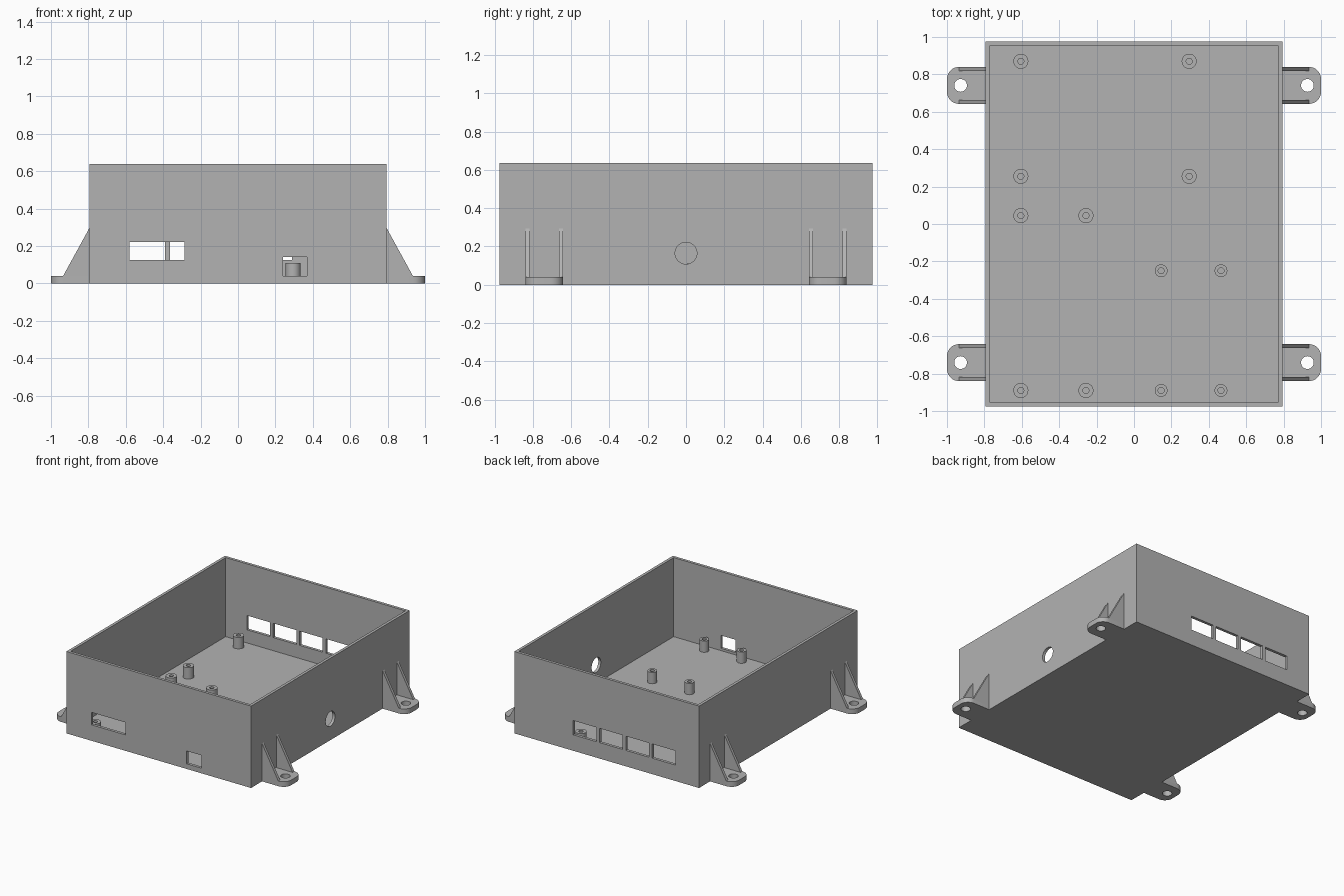
import bpy, bmesh, math
from mathutils import Vector, Matrix

if "Cube" in bpy.data.objects:
    bpy.data.objects.remove(bpy.data.objects["Cube"])

HX, HY, H = 0.795, 0.975, 0.637      # box half sizes and height
WALL = 0.022                         # wall and floor thickness
TAB_Y, TAB_HALF, TAB_T = 0.741, 0.099, 0.04

grey = bpy.data.materials.new("light grey")
grey.diffuse_color = (0.45, 0.45, 0.45, 1)
grey.use_nodes = True
grey.node_tree.nodes["Principled BSDF"].inputs["Base Color"].default_value = grey.diffuse_color


def finish(name, bm):
    bmesh.ops.recalc_face_normals(bm, faces=bm.faces)
    me = bpy.data.meshes.new(name)
    bm.to_mesh(me)
    bm.free()
    me.materials.append(grey)
    ob = bpy.data.objects.new(name, me)
    bpy.context.collection.objects.link(ob)
    return ob


def block(name, lo, hi):
    bm = bmesh.new()
    lo, hi = Vector(lo), Vector(hi)
    bmesh.ops.create_cube(bm, size=1, matrix=Matrix.Translation((lo + hi) / 2)
                          @ Matrix.Diagonal((*(hi - lo), 1)))
    return finish(name, bm)


def rod(name, centre, radius, depth, axis):
    bm = bmesh.new()
    turn = Matrix.Rotation(math.pi / 2, 4, 'Y') if axis == 'X' else Matrix()
    bmesh.ops.create_cone(bm, cap_ends=True, segments=40, radius1=radius, radius2=radius,
                          depth=depth, matrix=Matrix.Translation(centre) @ turn)
    return finish(name, bm)


def prism(name, points, push):
    bm = bmesh.new()
    face = bm.faces.new([bm.verts.new(p) for p in points])
    out = bmesh.ops.extrude_face_region(bm, geom=[face], use_keep_orig=True)
    bmesh.ops.translate(bm, vec=push,
                        verts=[v for v in out["geom"] if isinstance(v, bmesh.types.BMVert)])
    return finish(name, bm)


def cut(ob, cutters):
    for c in cutters:
        mod = ob.modifiers.new("cut", 'BOOLEAN')
        mod.operation, mod.solver, mod.object = 'DIFFERENCE', 'EXACT', c
    bpy.context.view_layer.update()
    me = bpy.data.meshes.new_from_object(ob.evaluated_get(bpy.context.evaluated_depsgraph_get()))
    ob.modifiers.clear()
    ob.data = me
    for c in cutters:
        bpy.data.objects.remove(c)


def smooth(ob):
    bpy.ops.object.select_all(action='DESELECT')
    ob.select_set(True)
    bpy.context.view_layer.objects.active = ob
    bpy.ops.object.shade_smooth_by_angle(angle=math.radians(30))


# Open box with connector openings
case = block("case", (-HX, -HY, 0), (HX, HY, H))
cutters = [
    block("cavity", (-HX + WALL, -HY + WALL, WALL), (HX - WALL, HY - WALL, H + 0.1)),
    block("front_slot", (-0.58, -HY - 0.1, 0.124), (-0.287, -HY + 0.1, 0.221)),
    block("front_port", (0.24, -HY - 0.1, 0.04), (0.368, -HY + 0.1, 0.14)),
    rod("side_hole", (HX, 0, 0.165), 0.057, 0.2, 'X'),
]
for i in range(4):
    right = 0.288 - i * 0.2265
    cutters.append(block("back_window", (right - 0.199, HY - 0.1, 0.124), (right, HY + 0.1, 0.235)))
cut(case, cutters)
smooth(case)

# Hollow standoff posts
posts = [(x, y, 0.04) for x in (-0.605, 0.295) for y in (0.255, 0.87)]
posts += [(x, y, 0.04) for x in (-0.605, -0.257) for y in (0.045, -0.89)]
posts += [(x, y, 0.034) for x in (0.145, 0.465) for y in (-0.25, -0.89)]
for x, y, r in posts:
    bm = bmesh.new()
    profile = [(r, WALL - 0.005), (r, 0.11), (0.016, 0.11), (0.016, WALL - 0.005)]
    vs = [bm.verts.new((x + px, y, z)) for px, z in profile]
    edges = [bm.edges.new(pair) for pair in zip(vs, vs[1:])]
    bmesh.ops.spin(bm, geom=vs + edges, cent=(x, y, 0), axis=(0, 0, 1),
                   angle=math.tau, steps=32, use_merge=True)
    bmesh.ops.remove_doubles(bm, verts=bm.verts, dist=1e-5)
    smooth(finish("standoff_post", bm))

# Mounting tabs: rounded plate with screw hole and two gusset ribs
R = 0.065
for sx in (-1, 1):
    for cy in (-TAB_Y, TAB_Y):
        outline = [(sx * (HX - 0.01), cy - TAB_HALF, 0)]
        for side, start in ((-1, -90), (1, 0)):
            for k in range(9):
                a = math.radians(start + k * 90 / 8)
                outline.append((sx * (1 - R + R * math.cos(a)),
                                cy + side * (TAB_HALF - R) + R * math.sin(a), 0))
        outline.append((sx * (HX - 0.01), cy + TAB_HALF, 0))
        tab = prism("mounting_tab", outline, (0, 0, TAB_T))
        cut(tab, [rod("screw_hole", (sx * 0.927, cy, 0.02), 0.034, 0.2, 'Z')])
        smooth(tab)
        for y in (cy - TAB_HALF, cy + TAB_HALF - 0.022):
            prism("gusset_rib", [(sx * (HX - 0.005), y, TAB_T - 0.01), (sx * 0.935, y, TAB_T - 0.01),
                                 (sx * 0.935, y, TAB_T), (sx * HX, y, 0.295),
                                 (sx * (HX - 0.005), y, 0.295)], (0, 0.022, 0))
